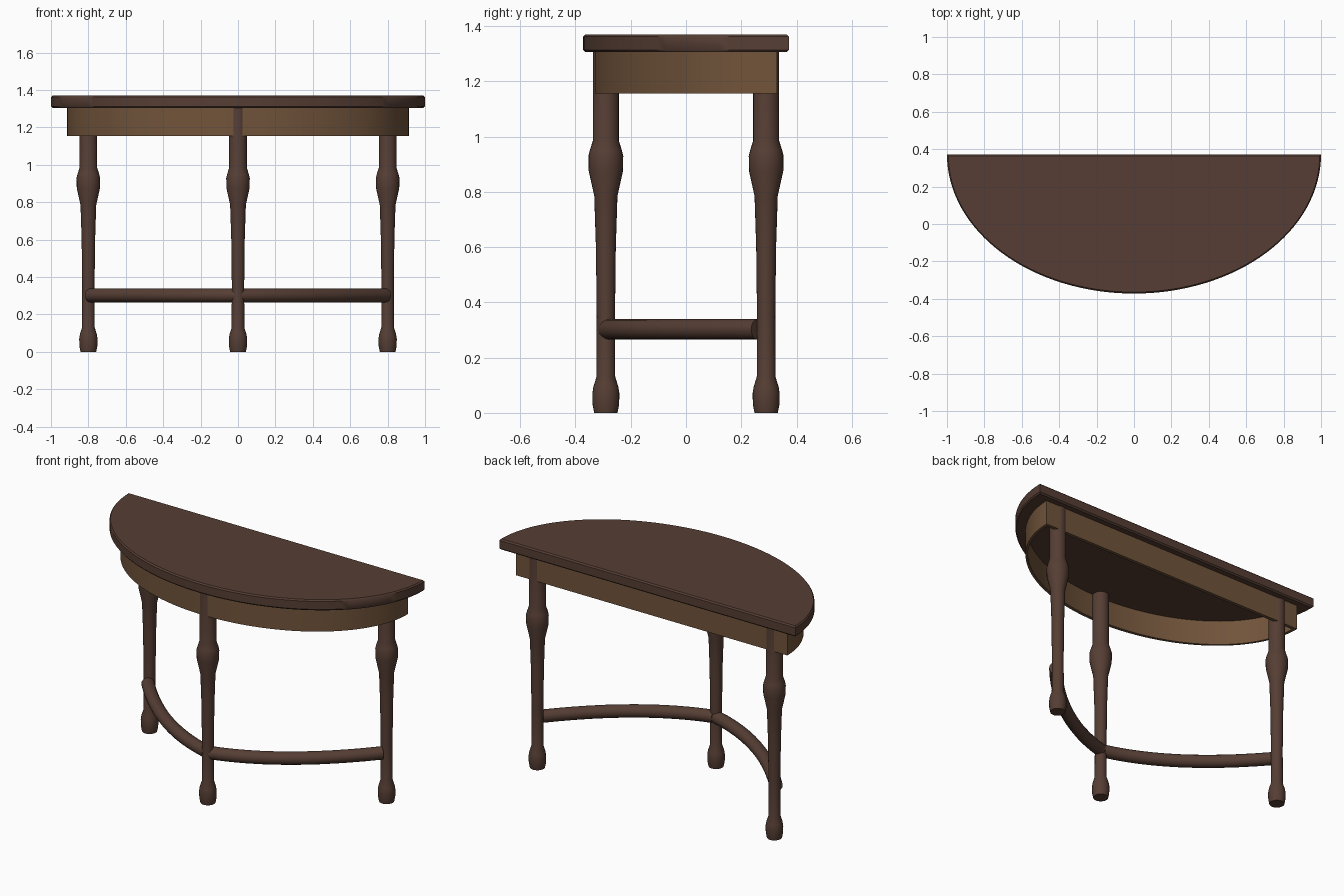
import bpy, bmesh, math
from mathutils import Vector

if "Cube" in bpy.data.objects:
    bpy.data.objects.remove(bpy.data.objects["Cube"])


def material(name, rgb):
    m = bpy.data.materials.new(name)
    m.diffuse_color = (*rgb, 1)
    m.use_nodes = True
    m.node_tree.nodes["Principled BSDF"].inputs["Base Color"].default_value = m.diffuse_color
    return m


dark_wood = material("dark wood", (0.092, 0.048, 0.034))
light_wood = material("light wood", (0.165, 0.088, 0.043))


def finish(name, bm, mat, angle=35):
    bmesh.ops.recalc_face_normals(bm, faces=bm.faces[:])
    mesh = bpy.data.meshes.new(name)
    bm.to_mesh(mesh)
    bm.free()
    mesh.materials.append(mat)
    ob = bpy.data.objects.new(name, mesh)
    bpy.context.collection.objects.link(ob)
    bpy.ops.object.select_all(action='DESELECT')
    ob.select_set(True)
    bpy.context.view_layer.objects.active = ob
    bpy.ops.object.shade_smooth_by_angle(angle=math.radians(angle))
    return ob


def half_ellipse(rx, back, front, n=64):
    return [(rx * math.cos(math.pi * i / n),
             back - (back - front) * math.sin(math.pi * i / n)) for i in range(n + 1)]


def ring(bm, pts, z):
    return [bm.verts.new((x, y, z)) for x, y in pts]


def bridge(bm, a, b):
    n = len(a)
    for i in range(n):
        j = (i + 1) % n
        bm.faces.new((a[i], a[j], b[j], b[i]))


# Half-round top with softened edges
bm = bmesh.new()
layers = [ring(bm, half_ellipse(1 - d, 0.372 - d, -0.372 + d), z)
          for d, z in ((0.008, 1.305), (0, 1.313), (0, 1.362), (0.008, 1.37))]
for a, b in zip(layers, layers[1:]):
    bridge(bm, a, b)
bm.faces.new(layers[0])
bm.faces.new(layers[-1])
finish("table_top", bm, dark_wood)

# Hollow apron: curved front wall and straight back wall
bm = bmesh.new()
t = 0.02
outer = half_ellipse(0.915, 0.33, -0.33)
inner = half_ellipse(0.915 - t, 0.33 - t, -0.33 + t)
rings = [ring(bm, p, z) for p, z in
         ((outer, 1.155), (outer, 1.308), (inner, 1.308), (inner, 1.155))]
for i in range(4):
    bridge(bm, rings[i], rings[(i + 1) % 4])
finish("apron", bm, light_wood)

# Turned legs: (radius, height)
LEG = [(0.042, 0), (0.048, 0.03), (0.049, 0.07), (0.045, 0.095), (0.034, 0.13),
       (0.033, 0.35), (0.036, 0.6), (0.042, 0.785), (0.062, 0.875), (0.063, 0.93),
       (0.058, 0.95), (0.047, 0.985), (0.047, 1.308)]


def leg(name, cx, cy, n=24):
    bm = bmesh.new()
    rows = [ring(bm, [(cx + r * math.cos(2 * math.pi * k / n),
                       cy + r * math.sin(2 * math.pi * k / n)) for k in range(n)], z)
            for r, z in LEG]
    for a, b in zip(rows, rows[1:]):
        bridge(bm, a, b)
    bm.faces.new(rows[0])
    bm.faces.new(rows[-1])
    finish(name, bm, dark_wood)


leg("front_leg", 0, -0.29)
leg("back_leg_right", 0.8, 0.29)
leg("back_leg_left", -0.8, 0.29)


# Bowed round stretchers from the front leg to each back leg
def stretcher(name, side, n=16, steps=12, r=0.037):
    p0, p1, p2 = (Vector((side * x, y, 0.302)) for x, y in
                  ((0.01, -0.282), (0.42, -0.17), (0.79, 0.26)))
    bm = bmesh.new()
    rows = []
    for i in range(steps + 1):
        u = i / steps
        c = p0 * (1 - u) ** 2 + p1 * 2 * u * (1 - u) + p2 * u * u
        d = ((p1 - p0) * (1 - u) + (p2 - p1) * u).normalized()
        across = d.cross(Vector((0, 0, 1)))
        rows.append([bm.verts.new(c + across * r * math.cos(2 * math.pi * k / n)
                                  + Vector((0, 0, r * math.sin(2 * math.pi * k / n))))
                     for k in range(n)])
    for a, b in zip(rows, rows[1:]):
        bridge(bm, a, b)
    bm.faces.new(rows[0])
    bm.faces.new(rows[-1])
    finish(name, bm, dark_wood)


stretcher("stretcher_right", 1)
stretcher("stretcher_left", -1)
